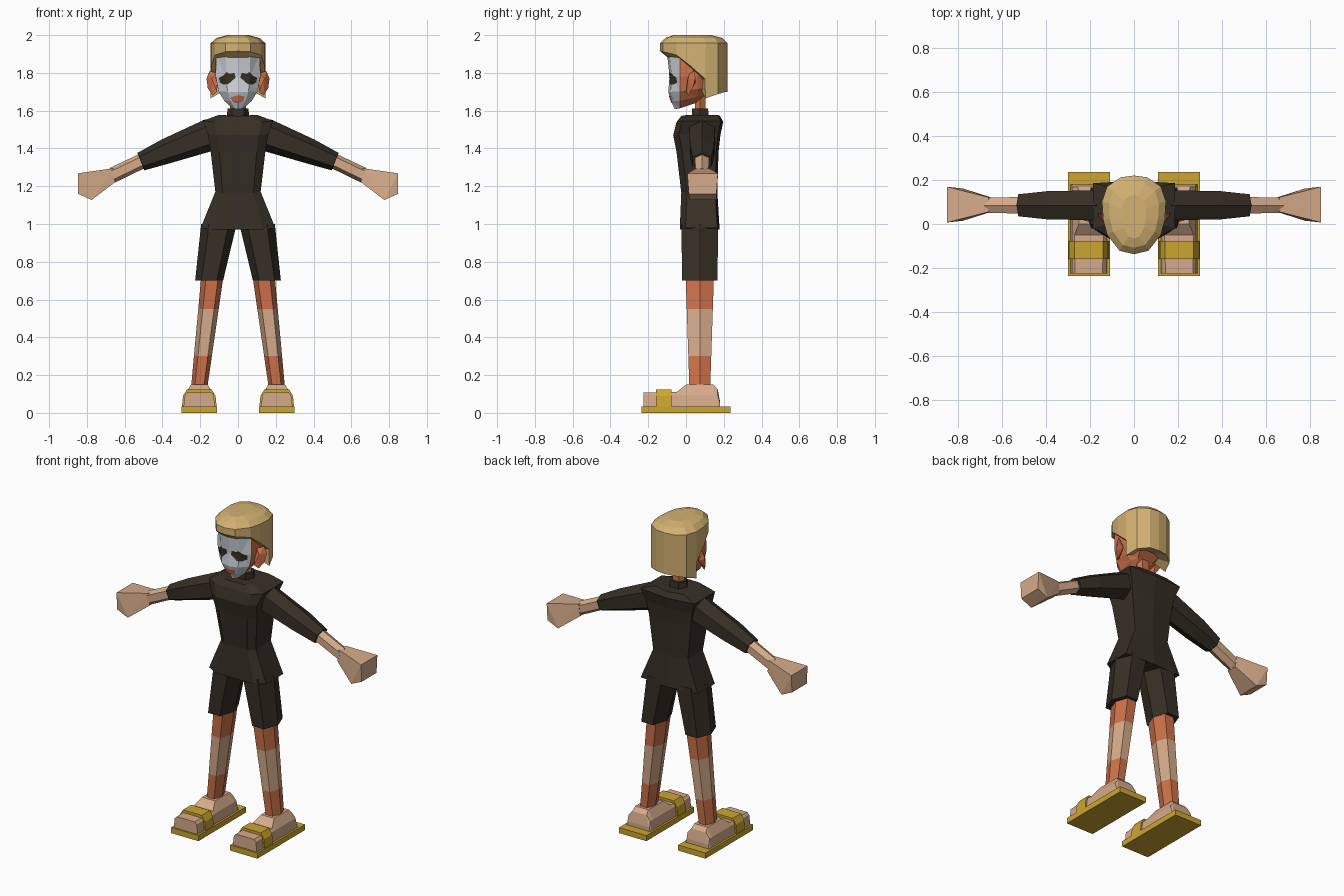
import bpy, bmesh
from mathutils import Vector
from mathutils.bvhtree import BVHTree

cube = bpy.data.objects.get("Cube")
if cube:
    bpy.data.objects.remove(cube, do_unlink=True)


def material(name, *rgb):
    lin = [((c / 255 + 0.055) / 1.055) ** 2.4 for c in rgb] + [1.0]
    m = bpy.data.materials.new(name)
    m.use_nodes = True
    m.diffuse_color = lin
    node = next(n for n in m.node_tree.nodes if n.type == 'BSDF_PRINCIPLED')
    node.inputs["Base Color"].default_value = lin
    return m


SKIN = material("pale skin", 214, 171, 138)
TAN = material("orange skin", 206, 114, 74)
CLOTH = material("dark cloth", 54, 47, 37)
GOLD = material("sandal gold", 204, 166, 48)
HAIR = material("blond hair", 212, 178, 114)
MASK = material("pale mask", 208, 213, 219)


def finish(bm, name, mats, rule=None):
    bmesh.ops.recalc_face_normals(bm, faces=bm.faces)
    mesh = bpy.data.meshes.new(name)
    for m in mats:
        mesh.materials.append(m)
    if rule:
        for f in bm.faces:
            f.material_index = rule(f.calc_center_median())
    bm.to_mesh(mesh)
    bm.free()
    obj = bpy.data.objects.new(name, mesh)
    bpy.context.collection.objects.link(obj)
    return obj


def loft(rings):
    """Skin closed rings of equal length and cap both ends."""
    bm = bmesh.new()
    loops = [[bm.verts.new(p) for p in r] for r in rings]
    n = len(loops[0])
    for a, b in zip(loops, loops[1:]):
        for i in range(n):
            j = (i + 1) % n
            bm.faces.new((a[i], a[j], b[j], b[i]))
    bm.faces.new(loops[0])
    bm.faces.new(loops[-1])
    return bm


def hull(points):
    bm = bmesh.new()
    for p in points:
        bm.verts.new(p)
    bmesh.ops.convex_hull(bm, input=bm.verts[:])
    bmesh.ops.dissolve_limit(bm, angle_limit=0.02, verts=bm.verts[:], edges=bm.edges[:])
    return bm


def mirrored(half):
    """Close a half outline whose first and last points lie on x = 0."""
    return half + [(-x, y, z) for x, y, z in reversed(half[1:-1])]


HEX = [(1, 0), (0.55, 1), (-0.55, 1), (-1, 0), (-0.55, -1), (0.55, -1)]


def leg_ring(s, cx, z, rx, ry):
    return [(s * (cx + a * rx), 0.073 + b * ry, z) for a, b in HEX]


def arm_ring(s, cx, cz, ry, rz):
    return [(s * (cx + 0.4 * a * rz), 0.085 + b * ry, cz + a * rz) for a, b in HEX]


for side, s in (("left", 1), ("right", -1)):
    fx = 0.205 * s

    # Sandal sole and strap
    finish(hull([(fx + a, b, c) for a in (-.095, .095) for b in (-.235, .235)
                 for c in (0, .035)]), side + "_sandal_sole", [GOLD])
    strap = [(.092, .03), (.086, .09), (.065, .125)]
    strap += [(-x, z) for x, z in reversed(strap)]
    finish(loft([[(fx + x, y, z) for x, z in strap] for y in (-.16, -.078)]),
           side + "_sandal_strap", [GOLD])

    # Foot, from toe to heel: y, top height, top half width
    rings = []
    for y, top, w in ((-.225, .108, .062), (-.05, .11, .066), (0, .149, .045),
                      (.145, .149, .045), (.168, .125, .05), (.18, .06, .07)):
        half = [(.083, .034), (.076, min(.095, top - .01)), (w, top)]
        rings.append([(fx + x, y, z) for x, z in half]
                     + [(fx - x, y, z) for x, z in reversed(half)])
    finish(loft(rings), side + "_foot", [SKIN])

    # Bare leg with colour bands
    rings = []
    for z in (.13, .30, .55, .74):
        t = (z - .13) / .6
        rings.append(leg_ring(s, .206 - .071 * t, z, .043 + .016 * t, .055 + .02 * t))
    finish(loft(rings), side + "_leg", [SKIN, TAN],
           lambda c: 0 if .30 < c.z < .55 else 1)

    # Shorts leg
    finish(loft([leg_ring(s, .153, .70, .074, .093), leg_ring(s, .101, 1.0, .094, .098)]),
           side + "_shorts_leg", [CLOTH])

    # Sleeve, forearm and fist
    finish(loft([arm_ring(s, .14, 1.475, .068, .08), arm_ring(s, .38, 1.385, .064, .062),
                 arm_ring(s, .515, 1.33, .05, .046)]), side + "_sleeve", [CLOTH])
    finish(loft([arm_ring(s, .49, 1.342, .038, .037), arm_ring(s, .665, 1.258, .034, .038)]),
           side + "_forearm", [SKIN])
    fist = []
    for x, z, w in ((.65, 1.222, .033), (.66, 1.295, .033), (.848, 1.268, .081),
                    (.848, 1.16, .073), (.775, 1.127, .073)):
        fist += [(s * x, .088 + w, z), (s * x, .088 - w, z)]
    finish(hull(fist), side + "_hand", [SKIN])

    # Ear
    ear = [(.11, .0, 1.70), (.115, .02, 1.80), (.15, .045, 1.81), (.167, .05, 1.77),
           (.16, .035, 1.72), (.135, .012, 1.68), (.12, .05, 1.75), (.14, .01, 1.77)]
    finish(hull([(s * x, y, z) for x, y, z in ear]), side + "_ear", [TAN])

# Tunic: height, half width, front, back
rings = []
for z, w, yf, yb in ((.972, .198, -.033, .178), (1.165, .12, -.025, .166),
                     (1.38, .145, -.05, .172), (1.47, .16, -.068, .182),
                     (1.54, .187, -.05, .197), (1.572, .1, -.025, .18)):
    rings.append(mirrored([(0, yf, z), (.68 * w, yf, z), (w, yf + .03, z + .006),
                           (w, yb - .012, z + .006), (0, yb, z)]))
finish(loft(rings), "tunic", [CLOTH])


# Collar and neck
def neck_ring(z, rx, ry):
    return [(a * rx, .075 + b * ry, z) for a, b in HEX]


finish(loft([neck_ring(1.56, .06, .045), neck_ring(1.612, .055, .042)]), "collar", [CLOTH])
finish(loft([neck_ring(1.59, .042, .028), neck_ring(1.72, .042, .028)]), "neck", [TAN])

# Head: height, half width, front, back, upward slope of the jaw
rings = []
for z, w, yf, yb, slope in ((1.61, .03, -.062, .06, .33), (1.65, .075, -.078, .1, .25),
                            (1.70, .106, -.094, .15, .15), (1.78, .122, -.087, .17, 0),
                            (1.90, .12, -.1, .17, 0)):
    half = [(0, yf), (.52 * w, yf + .012), (.97 * w, -.033),
            (w, min(.06, yb - .02)), (.7 * w, yb), (0, yb)]
    rings.append(mirrored([(x, y, z + slope * max(0, y + .04)) for x, y in half]))
head = loft(rings)
bmesh.ops.triangulate(head, faces=head.faces[:])
surface = BVHTree.FromBMesh(head)
finish(head, "head", [TAN, MASK], lambda c: 1 if c.y < -.035 and c.z > 1.613 else 0)


# Painted face patches that follow the face
def patch(name, outline, mat):
    bm = bmesh.new()
    rim = [bm.verts.new((x, 0, z)) for x, z in outline]
    mid = bm.verts.new((sum(p[0] for p in outline) / len(rim), 0,
                        sum(p[1] for p in outline) / len(rim)))
    for a, b in zip(rim, rim[1:] + rim[:1]):
        bm.faces.new((a, b, mid))
    bmesh.ops.subdivide_edges(bm, edges=bm.edges[:], cuts=4, use_grid_fill=True)
    for v in bm.verts:
        hit = surface.ray_cast(Vector((v.co.x, -1, v.co.z)), Vector((0, 1, 0)))[0]
        v.co.y = (hit.y if hit else -.05) - .004
    for f in bm.faces:
        f.normal_update()
        if f.normal.y > 0:
            f.normal_flip()
    mesh = bpy.data.meshes.new(name)
    mesh.materials.append(mat)
    bm.to_mesh(mesh)
    bm.free()
    bpy.context.collection.objects.link(bpy.data.objects.new(name, mesh))


eye = [(.012, 1.775), (.02, 1.80), (.045, 1.795), (.06, 1.805), (.08, 1.785), (.1, 1.775),
       (.098, 1.75), (.075, 1.738), (.05, 1.742), (.03, 1.76)]
for side, s in (("left", 1), ("right", -1)):
    patch(side + "_eye_patch", [(s * x, z) for x, z in eye], CLOTH)
patch("mouth_patch", [(-.04, 1.67), (0, 1.682), (.035, 1.675), (.03, 1.652),
                      (.008, 1.645), (-.012, 1.64), (-.03, 1.65)], TAN)

# Hair: half outline with the height of the lower edge at each point
cut = [(0, -.137, 1.915), (.065, -.122, 1.912), (.122, -.05, 1.895), (.14, .02, 1.84),
       (.145, .1, 1.77), (.145, .103, 1.665), (.122, .17, 1.688), (.06, .212, 1.7),
       (0, .22, 1.7)]
outline = mirrored(cut)
lower = outline
upper = [(x, y, 1.957) for x, y, z in outline]
shoulder = [(x * .78, .045 + (y - .045) * .84, 1.985) for x, y, z in outline]
crown = [(x * .38, .035 + (y - .045) * .55, 2.0) for x, y, z in outline]
hair = loft([lower, upper, shoulder, crown])
hair.faces.ensure_lookup_table()
base = next(f for f in hair.faces if len(f.verts) > 4 and f.calc_center_median().z < 1.9)
middle = bmesh.ops.poke(hair, faces=[base])["verts"][0]
middle.co = (0, .06, 1.75)
finish(hair, "hair", [HAIR])
